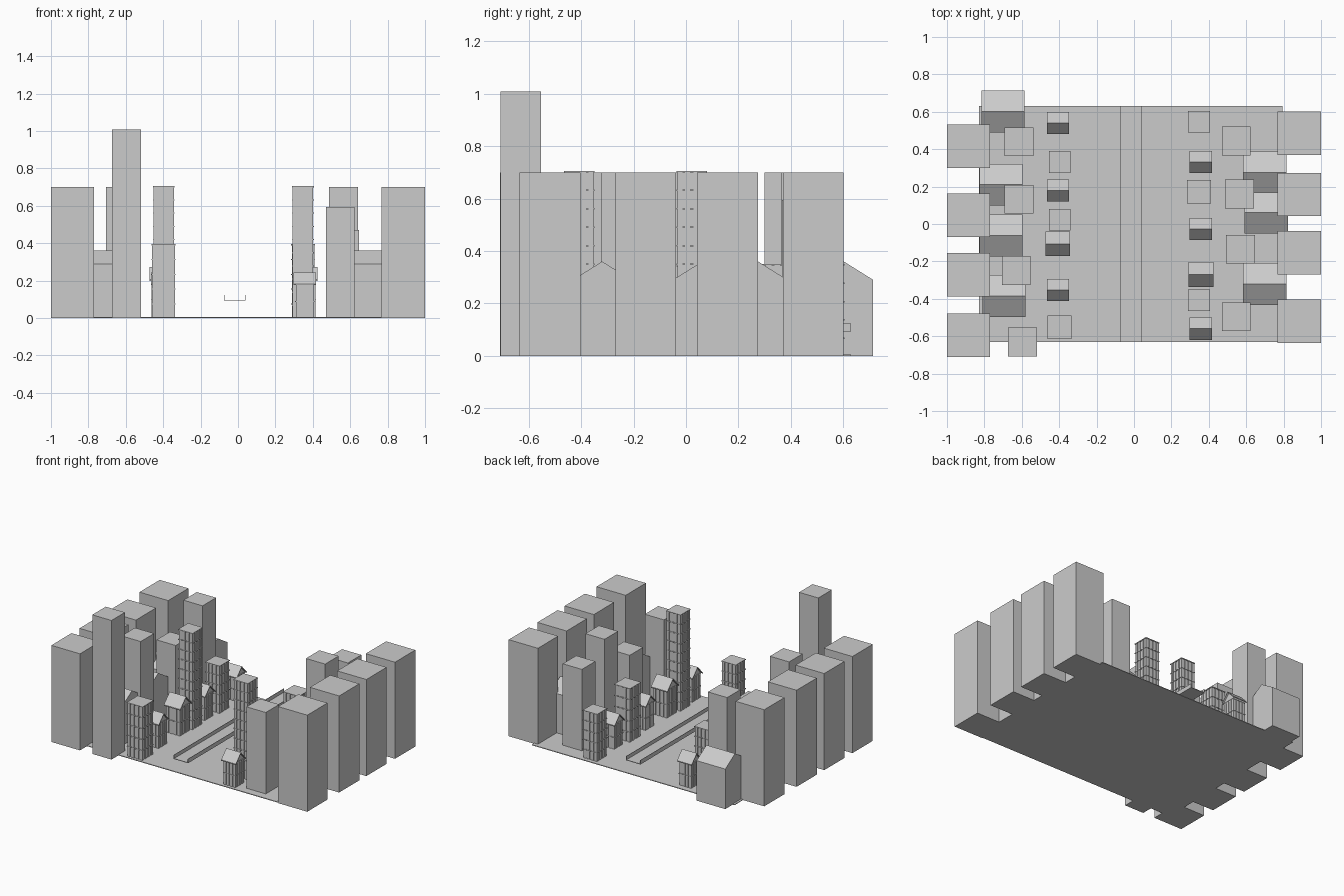
import bpy, bmesh

if "Cube" in bpy.data.objects:
    bpy.data.objects.remove(bpy.data.objects["Cube"])


def finish(name, bm):
    bmesh.ops.recalc_face_normals(bm, faces=bm.faces[:])
    me = bpy.data.meshes.new(name)
    bm.to_mesh(me)
    bm.free()
    ob = bpy.data.objects.new(name, me)
    bpy.context.scene.collection.objects.link(ob)
    return ob


def add_box(bm, x0, x1, y0, y1, z0, z1):
    vs = bmesh.ops.create_cube(bm, size=1)["verts"]
    for v in vs:
        v.co = ((x0 + x1) / 2 + v.co.x * (x1 - x0),
                (y0 + y1) / 2 + v.co.y * (y1 - y0),
                (z0 + z1) / 2 + v.co.z * (z1 - z0))


def add_prism(bm, profile, x0, x1):
    """Extrude a (y, z) profile along x."""
    f = bm.faces.new([bm.verts.new((x0, y, z)) for y, z in profile])
    r = bmesh.ops.extrude_face_region(bm, geom=[f])
    for v in r["geom"]:
        if isinstance(v, bmesh.types.BMVert):
            v.co.x = x1


def block(name, x0, x1, y0, y1, z1, z0=0):
    bm = bmesh.new()
    add_box(bm, x0, x1, y0, y1, z0, z1)
    return finish(name, bm)


def big_house(name, x0, x1, yc, half=0.112):
    bm = bmesh.new()
    add_prism(bm, [(yc - half, 0), (yc + half, 0), (yc + half, 0.29),
                   (yc, 0.36), (yc - half, 0.29)], x0, x1)
    return finish(name, bm)


def storeys(bm, xc, yc, w, floors, fh):
    """Recessed walls framed by floor slabs and upright window piers."""
    h, top, t = w / 2, floors * fh, 0.006
    add_box(bm, xc - h + .008, xc + h - .008, yc - h + .008, yc + h - .008, 0, top - .002)
    for i in range(floors):
        z = (i + 1) * fh
        add_box(bm, xc - h, xc + h, yc - h, yc + h, z - t, z)
    p = h - 0.003
    for s in (-1, 1):
        for k in (-1, -0.36, 0.36, 1):
            c, e, d = k * (p - .010), s * p, s * (p - .012)
            lo, hi = min(e, d), max(e, d)
            add_box(bm, xc + c - .010, xc + c + .010, yc + lo, yc + hi, 0, top - .003)
            add_box(bm, xc + lo, xc + hi, yc + c - .010, yc + c + .010, 0, top - .003)


def window_tower(name, xc, yc, w, floors, fh):
    bm = bmesh.new()
    storeys(bm, xc, yc, w, floors, fh)
    return finish(name, bm)


def small_house(name, xc, yc, s=1.0):
    bm = bmesh.new()
    h, eave, ridge, t = 0.059 * s, 0.183 * s, 0.245 * s, 0.007 * s
    b = h - 0.008
    storeys(bm, xc, yc, 2 * b, 2, 0.092 * s)
    # gable wall under an overhanging roof shell
    add_prism(bm, [(yc - b, eave - .01), (yc + b, eave - .01), (yc + b, eave + .002),
                   (yc, ridge - t), (yc - b, eave + .002)], xc - b + .004, xc + b - .004)
    add_prism(bm, [(yc - h, eave), (yc, ridge), (yc + h, eave), (yc + h, eave - t),
                   (yc, ridge - t), (yc - h, eave - t)], xc - h, xc + h)
    return finish(name, bm)


# ground slab
block("ground", -0.83, 0.795, -0.63, 0.63, 0.005)

# elevated channel track
bm = bmesh.new()
add_box(bm, -0.075, 0.04, -0.63, 0.63, 0.093, 0.097)
for x in (-0.075, 0.037):
    add_box(bm, x, x + 0.003, -0.63, 0.63, 0.093, 0.123)
finish("track", bm)

# outer rows of large blocks
for y in (0.30, -0.07, -0.387, -0.71):
    block("outer_block_left", -1.0, -0.77, y, y + 0.232, 0.70)
for y in (0.37, 0.042, -0.27, -0.635):
    block("outer_block_right", 0.766, 1.0, y, y + 0.232, 0.70)

# large gabled houses between the blocks
for x, y in ((-0.815, 0.602), (-0.825, 0.21), (-0.825, -0.062), (-0.81, -0.385)):
    big_house("large_house_left", x, x + 0.23, y)
for x, y in ((0.582, 0.275), (0.59, 0.062), (0.582, -0.32)):
    big_house("large_house_right", x, x + 0.233, y)

# plain towers (x, y of low corner, height)
for x, y, h in ((-0.692, 0.363, 0.70), (-0.692, 0.055, 0.53), (-0.707, -0.325, 0.70),
                (-0.673, -0.708, 1.008), (0.47, 0.367, 0.595), (0.487, 0.083, 0.70),
                (0.492, -0.212, 0.47), (0.47, -0.573, 0.595)):
    block("plain_tower", x, x + 0.154, y, y + 0.154, h)

# inner window towers
for x, y, w, n, fh in ((-0.397, 0.332, 0.116, 5, 0.070), (-0.397, 0.022, 0.116, 10, 0.0705),
                       (-0.398, -0.552, 0.127, 5, 0.079), (0.347, 0.547, 0.116, 5, 0.070),
                       (0.348, 0.172, 0.127, 5, 0.079), (0.347, -0.408, 0.116, 10, 0.0705)):
    window_tower("window_tower", x, y, w, n, fh)

# inner small houses
for x, y, s in ((-0.406, 0.54, 1), (-0.406, 0.178, 1), (-0.408, -0.106, 1.12),
                (-0.406, -0.352, 1), (0.357, 0.332, 1), (0.357, -0.026, 1),
                (0.358, -0.27, 1.12), (0.357, -0.56, 1)):
    small_house("small_house", x, y, s)
